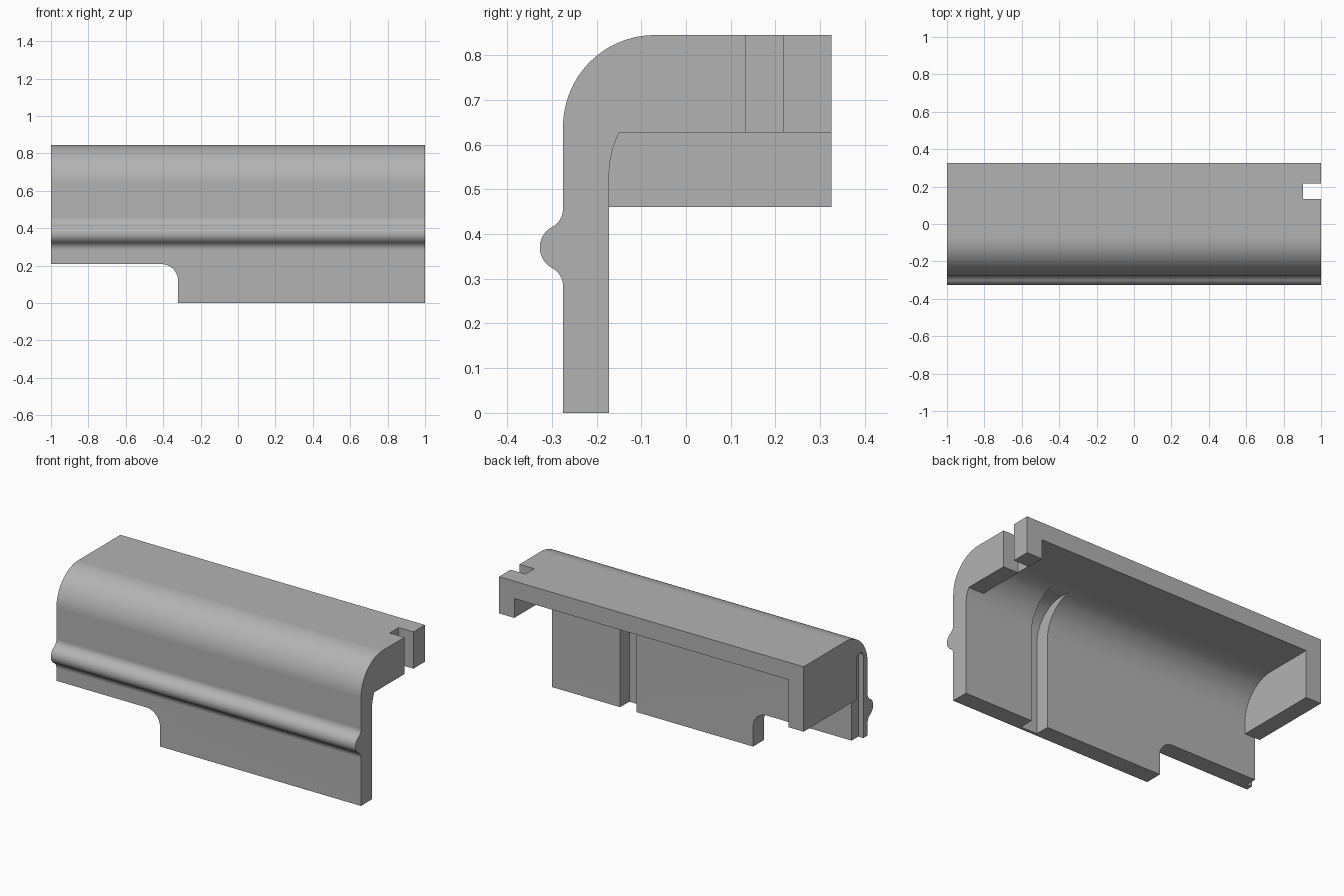
import bpy, bmesh
from math import sin, cos, radians, pi

cube = bpy.data.objects.get("Cube")
if cube:
    bpy.data.objects.remove(cube, do_unlink=True)

grey = bpy.data.materials.new("plain grey")
grey.use_nodes = True
grey.diffuse_color = (0.45, 0.45, 0.45, 1)
grey.node_tree.nodes["Principled BSDF"].inputs["Base Color"].default_value = (0.45, 0.45, 0.45, 1)


def arc(u, v, r, start, end, n=16):
    angles = [radians(start + (end - start) * i / n) for i in range(n + 1)]
    return [(u + r * cos(a), v + r * sin(a)) for a in angles]


def extrude(name, points, low, high, axis="x"):
    """Prism from a 2D outline: (y, z) along x, (x, z) along y, or (x, y) along z."""
    place = {"x": lambda u, v, w: (w, u, v),
             "y": lambda u, v, w: (u, w, v),
             "z": lambda u, v, w: (u, v, w)}[axis]
    bm = bmesh.new()
    face = bm.faces.new([bm.verts.new(place(u, v, low)) for u, v in points])
    move = place(0, 0, high - low)
    new = bmesh.ops.extrude_face_region(bm, geom=[face])["geom"]
    bmesh.ops.translate(bm, vec=move, verts=[g for g in new if isinstance(g, bmesh.types.BMVert)])
    bmesh.ops.recalc_face_normals(bm, faces=bm.faces)
    mesh = bpy.data.meshes.new(name)
    bm.to_mesh(mesh)
    bm.free()
    mesh.materials.append(grey)
    obj = bpy.data.objects.new(name, mesh)
    bpy.context.collection.objects.link(obj)
    return obj


def rect(u0, u1, v0, v1):
    return [(u0, v0), (u1, v0), (u1, v1), (u0, v1)]


# Outer section: rounded top corner and a filleted bead along the front
BACK, TOP, FRONT, INNER, CEILING = 0.325, 0.845, -0.275, -0.172, 0.742
outer = [(BACK, TOP)] + arc(-0.07, 0.64, 0.205, 90, 180, 24)
outer += arc(-0.322, 0.457, 0.047, 0, -61.6, 10)
outer += arc(FRONT, 0.37, 0.052, 118.4, 241.6, 20)[1:-1]
outer += arc(-0.322, 0.283, 0.047, 61.6, 0, 10)
outer += [(FRONT, 0), (BACK, 0)]
body = extrude("cover_shell", outer, -1, 1)


def hollow(ceiling):
    """Inside section with its rounded corner, cut off flat at the given height."""
    curve = [p for p in arc(0.038, 0.532, 0.21, 180, 90, 24) if p[1] < ceiling - 0.001]
    if ceiling < CEILING:
        y = 0.038 - (0.21 ** 2 - max(0, ceiling - 0.532) ** 2) ** 0.5
        curve.append((y if curve else INNER, ceiling))
    else:
        curve.append((0.038, ceiling))
    return [(0.5, -0.1), (INNER, -0.1)] + curve + [(0.5, ceiling)]


cutters = [
    # Interior, leaving an end wall on each side
    extrude("interior_cutter", hollow(CEILING), -0.9, 0.9),
    extrude("left_wall_cutter", hollow(0.627), 0.85, 1.1),
    extrude("right_wall_cutter", hollow(0.46), -1.1, -0.85),
    # Lower front wall cutout with a rounded corner
    extrude("skirt_cutter", [(-1.1, -0.1), (-0.32, -0.1)] + arc(-0.41, 0.118, 0.09, 0, 90, 12)
            + [(-1.1, 0.208)], -0.5, 0.5, "y"),
    # Slot through the left end
    extrude("slot_cutter", rect(0.903, 1.1, 0.133, 0.217), 0.4, 1, "z"),
    # Curved channel inside the front wall
    extrude("channel_cutter", [(0.0, -0.1), (-0.258, -0.1)]
            + arc(-0.065, 0.545, 0.193, 180, 90, 20) + [(0.0, 0.738)], 0.445, 0.553),
    # Round-topped groove in the right end
    extrude("groove_cutter", [(-0.235, -0.1), (INNER, -0.1)]
            + arc(-0.2035, 0.695, 0.0315, 0, 180, 12), -1.1, -0.967),
]

for cutter in cutters:
    cutter.hide_render = True
    cut = body.modifiers.new(cutter.name, "BOOLEAN")
    cut.operation, cut.solver, cut.object = "DIFFERENCE", "EXACT", cutter

# Bake the cuts and drop the cutters
bpy.context.view_layer.update()
graph = bpy.context.evaluated_depsgraph_get()
baked = bpy.data.meshes.new_from_object(body.evaluated_get(graph))
body.modifiers.clear()
body.data = baked
for cutter in cutters:
    bpy.data.objects.remove(cutter, do_unlink=True)

# Merge flat pieces, then smooth the curves and keep the corners sharp
bm = bmesh.new()
bm.from_mesh(baked)
bmesh.ops.remove_doubles(bm, verts=bm.verts, dist=0.0002)
bmesh.ops.dissolve_limit(bm, angle_limit=radians(0.5), verts=bm.verts, edges=bm.edges)
bm.to_mesh(baked)
bm.free()
for other in bpy.context.selected_objects:
    other.select_set(False)
body.select_set(True)
bpy.context.view_layer.objects.active = body
bpy.ops.object.shade_smooth_by_angle(angle=pi / 6)
weighted = body.modifiers.new("weighted_normals", "WEIGHTED_NORMAL")
weighted.keep_sharp = True
